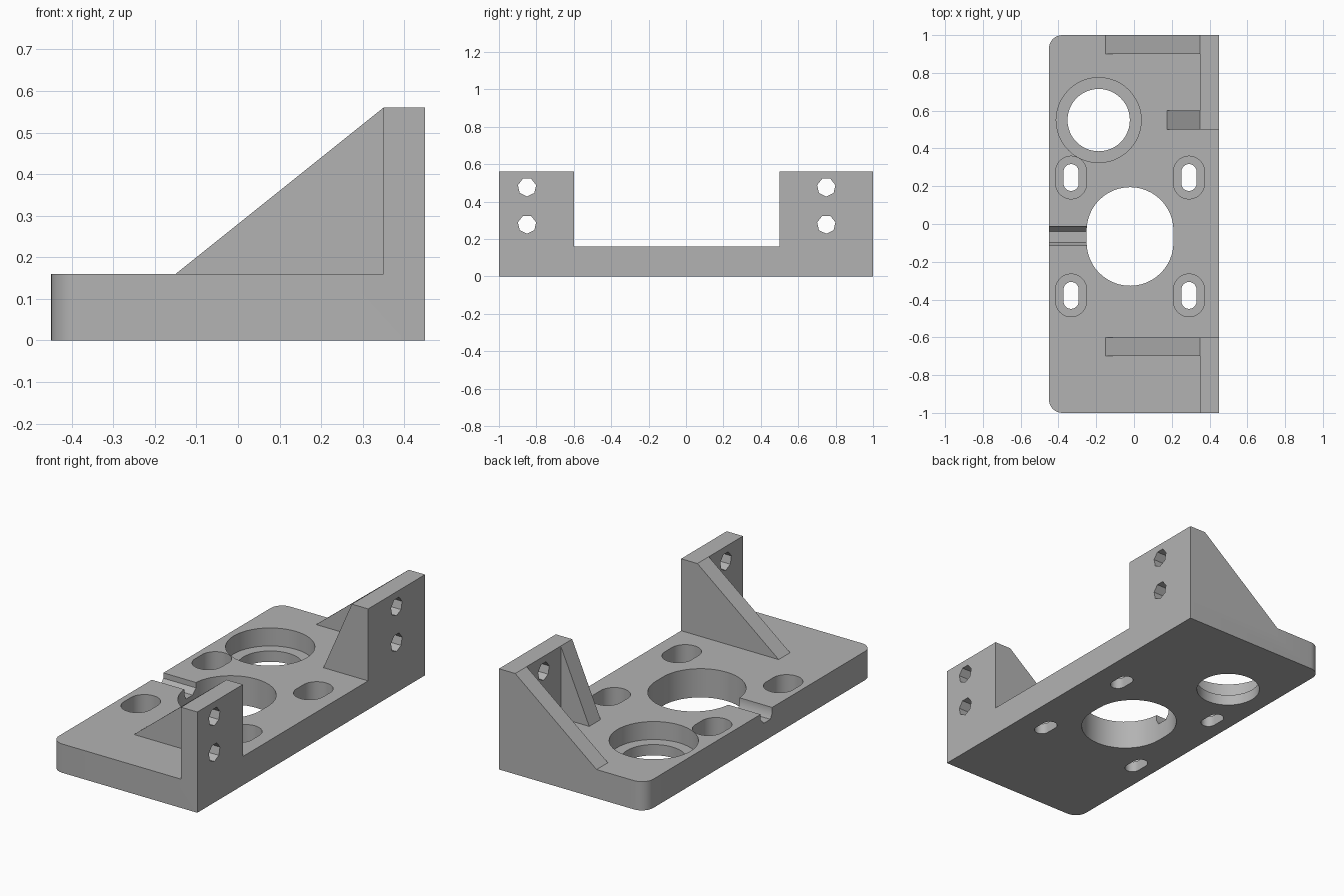
import bpy, bmesh, math
from mathutils import Vector

if "Cube" in bpy.data.objects:
    bpy.data.objects.remove(bpy.data.objects["Cube"])

grey = bpy.data.materials.new("light_grey")
grey.diffuse_color = (0.45, 0.45, 0.45, 1)
grey.use_nodes = True
grey.node_tree.nodes["Principled BSDF"].inputs["Base Color"].default_value = grey.diffuse_color


def prism(name, outline, axis, lo, hi):
    """Extrude a 2D outline along an axis: 'z' takes (x, y), 'y' takes (x, z), 'x' takes (y, z)."""
    place = {"z": lambda a, b, t: (a, b, t),
             "y": lambda a, b, t: (a, t, b),
             "x": lambda a, b, t: (t, a, b)}[axis]
    bm = bmesh.new()
    face = bm.faces.new([bm.verts.new(place(a, b, lo)) for a, b in outline])
    ext = bmesh.ops.extrude_face_region(bm, geom=[face])
    moved = [v for v in ext["geom"] if isinstance(v, bmesh.types.BMVert)]
    bmesh.ops.translate(bm, verts=moved, vec=Vector(place(0, 0, hi - lo)))
    bmesh.ops.recalc_face_normals(bm, faces=bm.faces[:])
    mesh = bpy.data.meshes.new(name)
    bm.to_mesh(mesh)
    bm.free()
    mesh.materials.append(grey)
    ob = bpy.data.objects.new(name, mesh)
    bpy.context.collection.objects.link(ob)
    return ob


def rect(x0, y0, x1, y1):
    return [(x0, y0), (x1, y0), (x1, y1), (x0, y1)]


def slot(cx, cy, r, slide, n=24):
    """Outline of a round hole stretched along y by slide (0 gives a circle)."""
    pts = []
    for side, start in ((1, 0), (-1, math.pi)):
        for i in range(n + 1 if slide else n):
            a = start + math.pi * i / n
            pts.append((cx + r * math.cos(a), cy + side * slide / 2 + r * math.sin(a)))
    return pts


def combine(target, tool, operation):
    mod = target.modifiers.new(operation.lower(), "BOOLEAN")
    mod.operation, mod.solver, mod.object = operation, "EXACT", tool
    bpy.context.view_layer.objects.active = target
    bpy.ops.object.modifier_apply(modifier=mod.name)
    bpy.data.objects.remove(tool)


# Base plate with two rounded corners on the left
T, R = 0.16, 0.07
outline = [(0.45, -1), (0.45, 1)]
for cy, start in ((1 - R, 90), (-1 + R, 180)):
    for i in range(9):
        a = math.radians(start + 90 * i / 8)
        outline.append((-0.45 + R + R * math.cos(a), cy + R * math.sin(a)))
bracket = prism("mounting_bracket", outline, "z", 0, T)

# Upright tabs on the right edge
for y0, y1 in ((-1, -0.6), (0.5, 1)):
    combine(bracket, prism("tab", rect(0.35, T - 0.05, 0.45, 0.56), "y", y0, y1), "UNION")

# Sloping gussets: long ones at two tab edges, a short steep one at the third
for y0, foot in ((-0.7, -0.15), (0.9, -0.15), (0.5, 0.175)):
    side = [(foot, T), (foot, T - 0.05), (0.4, T - 0.05), (0.4, 0.56), (0.35, 0.56)]
    combine(bracket, prism("gusset", side, "y", y0, y0 + 0.1), "UNION")

# Central opening, then the counterbored round hole and adjusting slots
FLOOR, CX, CY, SLIDE = 0.06, -0.021, -0.066, 0.062
cuts = [(CX, CY, 0.23, SLIDE, -0.1),
        (-0.187, 0.55, 0.165, 0, -0.1), (-0.187, 0.55, 0.225, 0, FLOOR)]
for sx in (-1, 1):
    for sy in (-1, 1):
        x, y = CX + sx * 0.312, CY + sy * 0.312
        cuts += [(x, y, 0.04, SLIDE, -0.1), (x, y, 0.082, SLIDE, FLOOR)]
for x, y, r, slide, z0 in cuts:
    combine(bracket, prism("cutter", slot(x, y, r, slide), "z", z0, 0.3), "DIFFERENCE")

# Cable groove from the left edge to the central opening
groove = [(-0.114, 0.3), (-0.114, 0.13), (-0.098, 0.10),
          (-0.04, 0.10), (-0.013, 0.13), (-0.013, 0.3)]
combine(bracket, prism("cutter", groove, "x", -0.6, -0.2), "DIFFERENCE")

# Seven-sided screw holes through the tabs
for y in (-0.85, 0.75):
    for z in (0.278, 0.477):
        ring = [(y + 0.05 * math.sin(2 * math.pi * i / 7),
                 z - 0.05 * math.cos(2 * math.pi * i / 7)) for i in range(7)]
        combine(bracket, prism("cutter", ring, "x", 0.25, 0.6), "DIFFERENCE")

# Smooth the round walls, keep the edges sharp
bpy.ops.object.select_all(action="DESELECT")
bracket.select_set(True)
bpy.context.view_layer.objects.active = bracket
bpy.ops.object.shade_smooth_by_angle(angle=math.radians(30))
